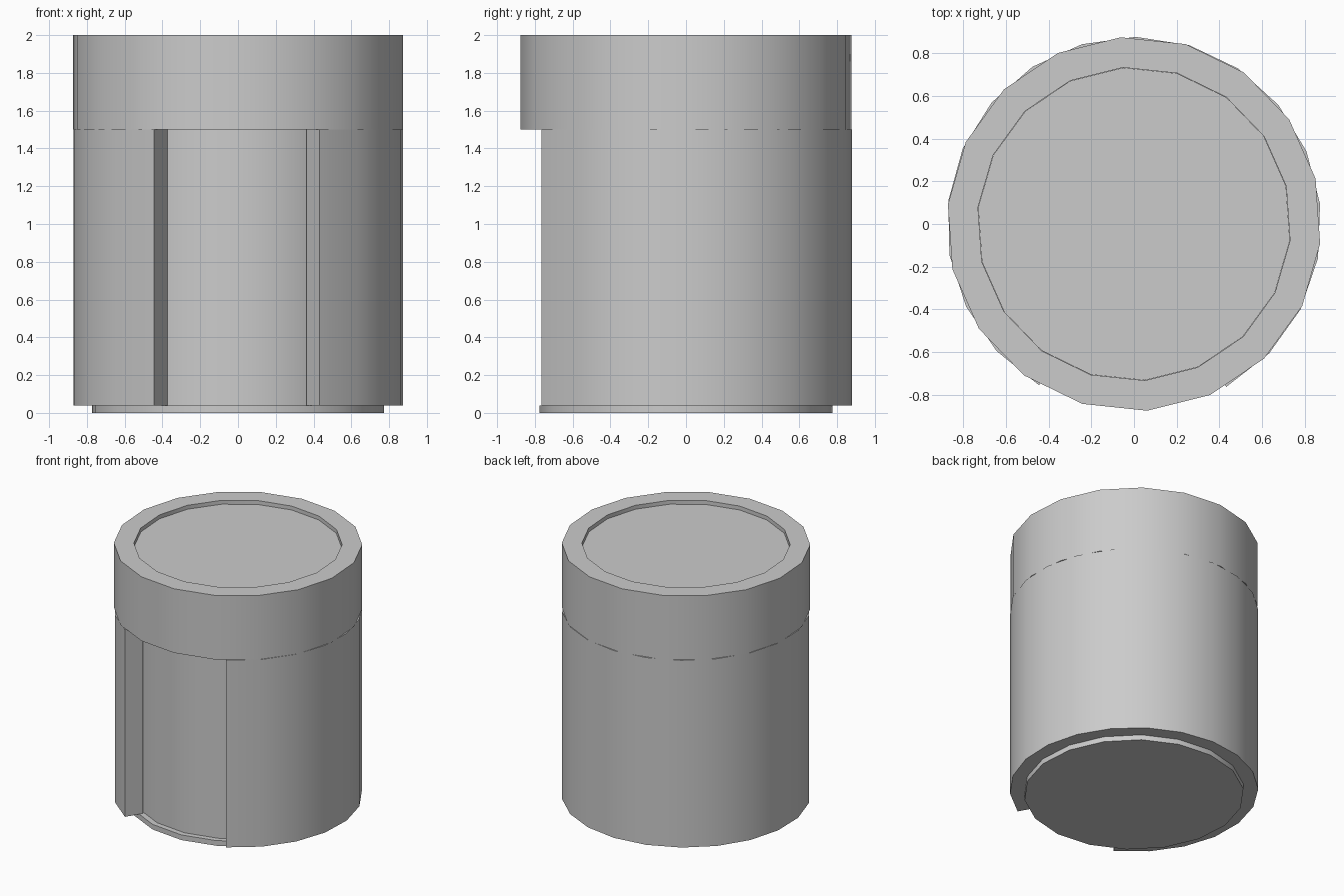
import bpy, bmesh
from math import radians, cos, sin

if "Cube" in bpy.data.objects:
    bpy.data.objects.remove(bpy.data.objects["Cube"])


def finish(name, bm):
    bmesh.ops.recalc_face_normals(bm, faces=bm.faces)
    mesh = bpy.data.meshes.new(name)
    bm.to_mesh(mesh)
    bm.free()
    ob = bpy.data.objects.new(name, mesh)
    bpy.context.collection.objects.link(ob)
    bpy.ops.object.select_all(action='DESELECT')
    ob.select_set(True)
    bpy.context.view_layer.objects.active = ob
    bpy.ops.object.shade_smooth_by_angle(angle=radians(30))
    return ob


def ring(name, r_in, r_out, z0, z1, start, sweep, n):
    """Rectangular section swept around z; full ring or open arc with end caps."""
    bm = bmesh.new()
    closed = sweep == 360
    rows = []
    for i in range(n if closed else n + 1):
        a = radians(start + sweep * i / n)
        rows.append([bm.verts.new((r * cos(a), r * sin(a), z))
                     for r, z in ((r_in, z0), (r_out, z0), (r_out, z1), (r_in, z1))])
    for i in range(n):
        p, q = rows[i], rows[(i + 1) % len(rows)]
        for j in range(4):
            k = (j + 1) % 4
            bm.faces.new((p[j], q[j], q[k], p[k]))
    if not closed:
        bm.faces.new(rows[0])
        bm.faces.new(rows[-1])
    return finish(name, bm)


def disc(name, r, z0, z1, start, n):
    bm = bmesh.new()
    face = bm.faces.new([bm.verts.new((r * cos(radians(start + 360 * i / n)),
                                       r * sin(radians(start + 360 * i / n)), z0))
                         for i in range(n)])
    ext = bmesh.ops.extrude_face_region(bm, geom=[face], use_keep_orig=True)
    for v in ext['geom']:
        if isinstance(v, bmesh.types.BMVert):
            v.co.z = z1
    return finish(name, bm)


# collar around the top, with a shallow recess above the core
ring("top_collar", 0.736, 0.878, 1.5, 2.0, -86, 360, 18)
# lower sleeve, open at the front over a 60 degree slot
ring("slotted_sleeve", 0.736, 0.878, 0.04, 1.5, -60.5, 300, 18)
# inner core and the base plate it stands on
disc("inner_core", 0.735, 0.04, 1.97, -86, 18)
disc("base_plate", 0.777, 0.0, 0.04, -86, 18)
